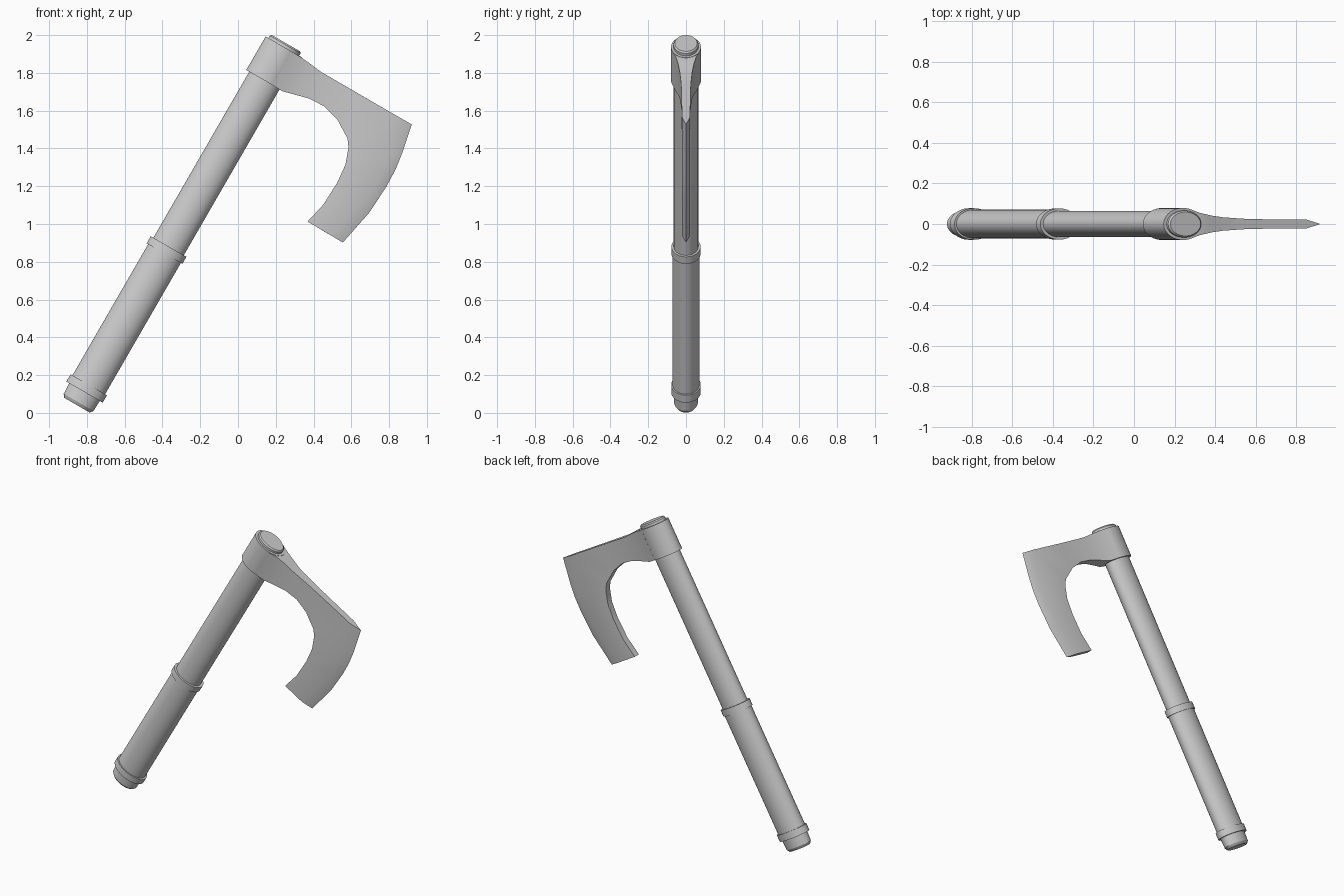
import bpy, bmesh, math
from mathutils import Matrix

if "Cube" in bpy.data.objects:
    bpy.data.objects.remove(bpy.data.objects["Cube"])

# The haft leans 30 degrees; lathe parts are built along local z
TILT = Matrix.Translation((-0.85, 0, 0.045)) @ Matrix.Rotation(math.radians(30), 4, 'Y')
SIDES = 48


def finish(name, bm, matrix=None):
    bmesh.ops.recalc_face_normals(bm, faces=bm.faces)
    mesh = bpy.data.meshes.new(name)
    for f in bm.faces:
        f.smooth = True
    bm.to_mesh(mesh)
    bm.free()
    mesh.set_sharp_from_angle(angle=math.radians(30))
    ob = bpy.data.objects.new(name, mesh)
    if matrix:
        ob.matrix_world = matrix
    bpy.context.collection.objects.link(ob)
    return ob


def oval(name, profile):
    """Capped oval lathe; profile rows are (height, half width, half depth)."""
    bm = bmesh.new()
    rings = []
    for h, rx, ry in profile:
        rings.append([bm.verts.new((rx * math.cos(a), ry * math.sin(a), h))
                      for a in (2 * math.pi * i / SIDES for i in range(SIDES))])
    for a, b in zip(rings, rings[1:]):
        for i in range(SIDES):
            j = (i + 1) % SIDES
            bm.faces.new((a[i], a[j], b[j], b[i]))
    bm.faces.new(rings[0])
    bm.faces.new(rings[-1])
    return finish(name, bm, TILT)


# Haft, grip, pommel and collars
oval("pommel", [(-0.005, 0.078, 0.052), (0.012, 0.091, 0.063), (0.09, 0.094, 0.066)])
oval("pommel_collar", [(0.075, 0.111, 0.078), (0.12, 0.111, 0.078)])
oval("grip", [(0.1, 0.1, 0.071), (0.94, 0.1, 0.071)])
oval("grip_collar", [(0.922, 0.109, 0.077), (0.965, 0.109, 0.077)])
oval("shaft", [(0.95, 0.093, 0.065), (2.0, 0.093, 0.065)])
oval("head_socket", [(1.98, 0.111, 0.079), (2.185, 0.111, 0.079)])
oval("shaft_cap", [(2.17, 0.094, 0.066), (2.2, 0.094, 0.066), (2.208, 0.086, 0.059)])

# Bearded blade: stations of (outer x, z, inner x, z, half thickness)
rows = [
    (0.283, 1.908, 0.183, 1.735, 0.071),
    (0.325, 1.888, 0.235, 1.703, 0.055),
    (0.38, 1.850, 0.30, 1.685, 0.042),
    (0.44, 1.805, 0.378, 1.664, 0.033),
    (0.54, 1.747, 0.458, 1.622, 0.026),
    (0.65, 1.683, 0.526, 1.553, 0.023),
    (0.85, 1.567, 0.58, 1.452, 0.022),
    (0.80, 1.358, 0.585, 1.405, 0.022),
    (0.77, 1.275, 0.569, 1.315, 0.022),
    (0.728, 1.195, 0.526, 1.22, 0.022),
    (0.64, 1.100, 0.452, 1.103, 0.022),
    (0.495, 0.938, 0.368, 1.013, 0.022),
]
# Cutting edge, matching the last six stations
edge = [(0.92, 1.527), (0.87, 1.378), (0.835, 1.29), (0.787, 1.20), (0.695, 1.06), (0.555, 0.902)]

bm = bmesh.new()
loops = [[bm.verts.new(p) for p in ((ox, -t, oz), (ix, -t, iz), (ix, t, iz), (ox, t, oz))]
         for ox, oz, ix, iz, t in rows]
tips = [bm.verts.new((x, 0, z)) for x, z in edge]
first = len(rows) - len(edge)
for k, (a, b) in enumerate(zip(loops, loops[1:])):
    for i in range(3):
        bm.faces.new((a[i], a[i + 1], b[i + 1], b[i]))
    if k < first:
        bm.faces.new((a[3], a[0], b[0], b[3]))      # top of the neck
    else:
        e, f = tips[k - first], tips[k - first + 1]  # sharpened bevels
        bm.faces.new((a[0], b[0], f, e))
        bm.faces.new((b[3], a[3], e, f))
bm.faces.new(loops[0])
bm.faces.new((loops[first][0], tips[0], loops[first][3]))
bm.faces.new(loops[-1] + [tips[-1]])
finish("blade", bm)
